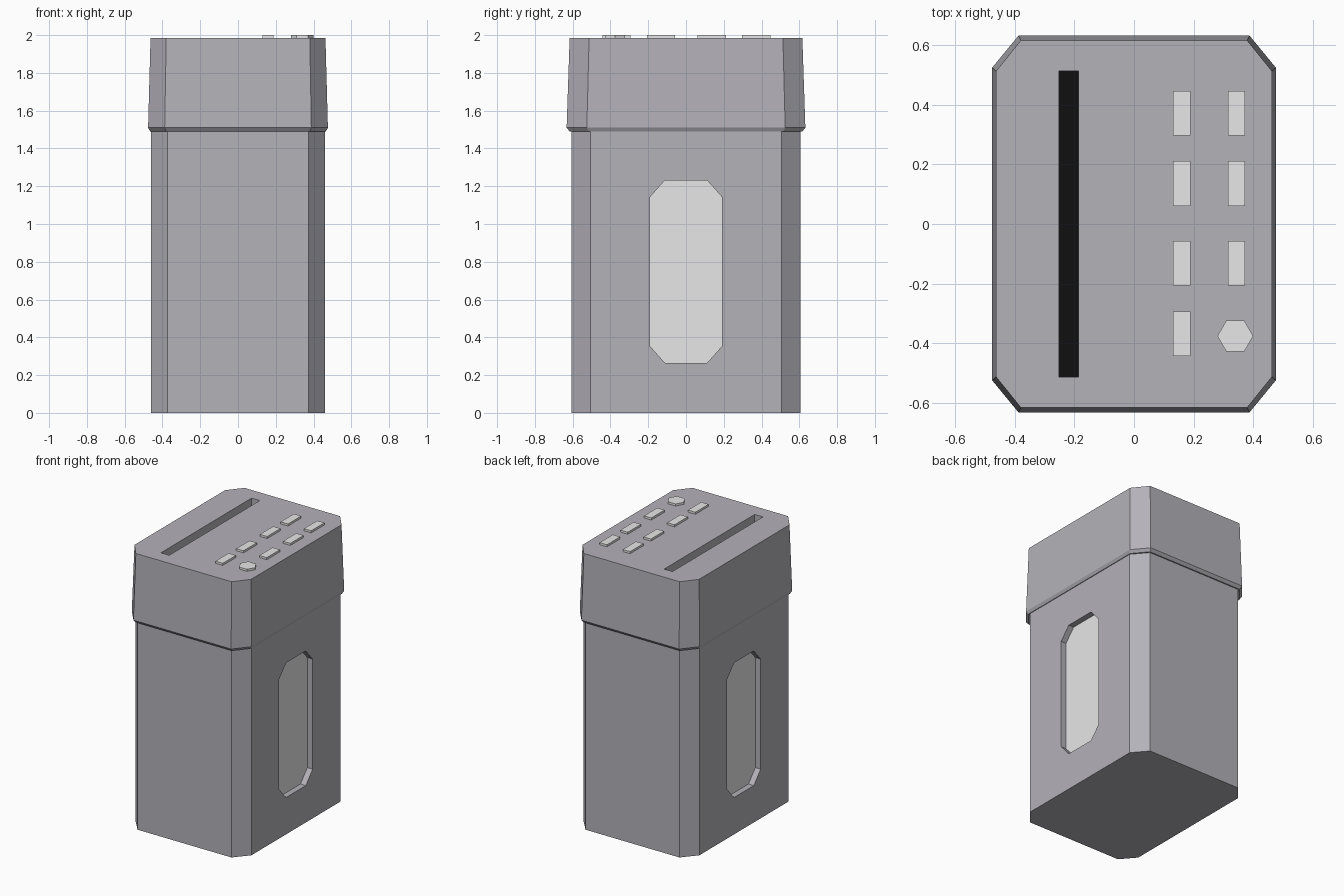
import bpy, bmesh, math
from mathutils import Matrix

cube = bpy.data.objects.get("Cube")
if cube:
    bpy.data.objects.remove(cube, do_unlink=True)


def material(name, rgb):
    m = bpy.data.materials.new(name)
    m.use_nodes = True
    m.diffuse_color = (*rgb, 1)
    bsdf = next(n for n in m.node_tree.nodes if n.type == 'BSDF_PRINCIPLED')
    bsdf.inputs["Base Color"].default_value = (*rgb, 1)
    return m


GREY = material("casing grey", (0.455, 0.445, 0.485))
PALE = material("pale grey", (0.8, 0.8, 0.8))
BLACK = material("slot black", (0.005, 0.005, 0.005))


def octagon(hx, hy, cx, cy):
    """Rectangle outline with its corners cut back to cx and cy."""
    quarter = [(hx, cy), (cx, hy)]
    pts = quarter + [(-x, y) for x, y in reversed(quarter)]
    return pts + [(-x, -y) for x, y in pts]


def loft(name, sections, mat, matrix=Matrix()):
    """Closed solid through (outline, height) sections."""
    bm = bmesh.new()
    rings = [[bm.verts.new((x, y, z)) for x, y in pts] for pts, z in sections]
    for a, b in zip(rings, rings[1:]):
        for i in range(len(a)):
            j = (i + 1) % len(a)
            bm.faces.new((a[i], a[j], b[j], b[i]))
    bm.faces.new(rings[0][::-1])
    bm.faces.new(rings[-1])
    bmesh.ops.transform(bm, matrix=matrix, verts=bm.verts)
    bmesh.ops.recalc_face_normals(bm, faces=bm.faces)
    mesh = bpy.data.meshes.new(name)
    bm.to_mesh(mesh)
    bm.free()
    mesh.materials.append(mat)
    obj = bpy.data.objects.new(name, mesh)
    bpy.context.collection.objects.link(obj)
    return obj


def prism(name, pts, z0, z1, mat, matrix=Matrix()):
    return loft(name, [(pts, z0), (pts, z1)], mat, matrix)


def rectangle(x, y, hx, hy):
    return [(x - hx, y - hy), (x + hx, y - hy), (x + hx, y + hy), (x - hx, y + hy)]


def cut(target, cutter):
    mod = target.modifiers.new("cut", 'BOOLEAN')
    mod.operation, mod.solver, mod.object = 'DIFFERENCE', 'EXACT', cutter
    bpy.context.view_layer.objects.active = target
    bpy.ops.object.modifier_apply(modifier=mod.name)
    bpy.data.objects.remove(cutter, do_unlink=True)


# Main casing
BODY_X, SEAM, TOP = 0.46, 1.49, 1.985
body = prism("body", octagon(BODY_X, 0.607, 0.373, 0.505), 0, SEAM, GREY)

# Recessed panel in each side wall
DEPTH = 0.045
window = octagon(0.483, 0.19, 0.395, 0.112)
for side, label in ((1, "left"), (-1, "right")):
    place = Matrix.Translation((0, 0, 0.748)) @ Matrix.Rotation(side * math.pi / 2, 4, 'Y')
    # The turned outline runs its long side up z, and its height out along x
    cut(body, prism("cutter", window, BODY_X - DEPTH, BODY_X + 0.1, GREY, place))
    prism(label + "_window_panel", window, BODY_X - DEPTH - 0.003,
          BODY_X - DEPTH + 0.003, PALE, place)

# Tapered lid with a chamfered lower lip
lid = loft("lid", [
    (octagon(0.465, 0.616, 0.38, 0.515), SEAM),
    (octagon(0.476, 0.632, 0.388, 0.525), 1.51),
    (octagon(0.463, 0.616, 0.38, 0.513), TOP),
], GREY)

# Long slot in the lid
slot = rectangle(-0.219, 0, 0.033, 0.514)
cut(lid, prism("cutter", slot, TOP - 0.1, TOP + 0.1, GREY))
prism("slot_floor", slot, TOP - 0.103, TOP - 0.097, BLACK)

# Two columns of keys and one six-sided knob
for col, x in enumerate((0.16, 0.344)):
    for row, y in enumerate((0.372, 0.136, -0.132, -0.368)):
        if col == 1 and row == 3:
            hexagon = [(0.34 + 0.06 * math.cos(k * math.pi / 3),
                        -0.376 + 0.06 * math.sin(k * math.pi / 3)) for k in range(6)]
            prism("round_button", hexagon, TOP - 0.005, 2, PALE)
        else:
            prism(f"key_{col + 1}_{row + 1}", rectangle(x, y, 0.029, 0.075),
                  TOP - 0.005, 2, PALE)
